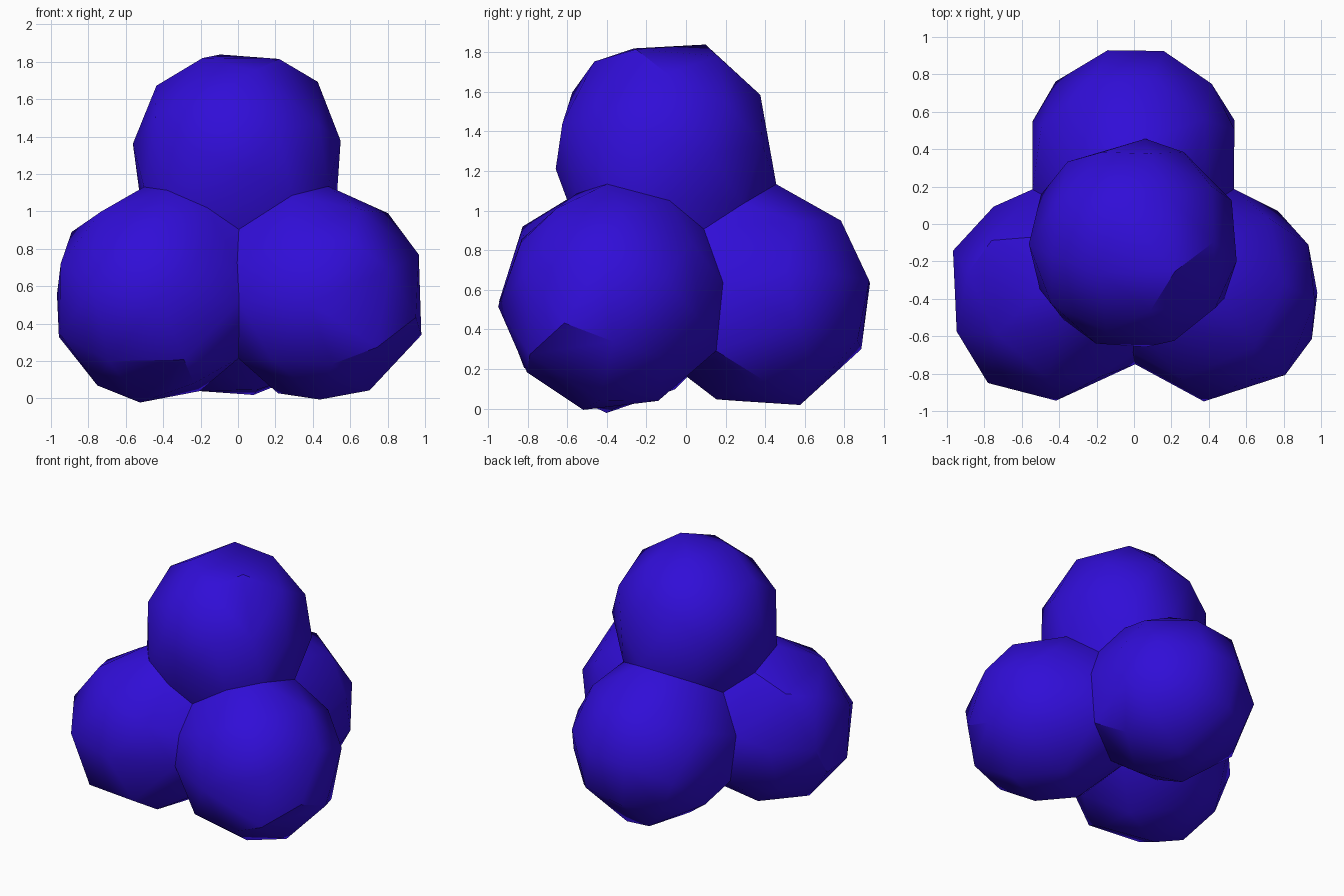
import bpy
import bmesh
import math
from mathutils import Matrix

cube = bpy.data.objects.get("Cube")
if cube:
    bpy.data.objects.remove(cube, do_unlink=True)

# Single deep blue material
BLUE = (0.03, 0.004, 0.68, 1)
blue = bpy.data.materials.new("deep blue")
blue.use_nodes = True
blue.diffuse_color = BLUE
blue.node_tree.nodes["Principled BSDF"].inputs["Base Color"].default_value = BLUE

# Four lobes in a tetrahedral stack, plus a hidden core that keeps it solid
RADIUS = 0.557
lobes = {
    "right": (-0.445, -0.38, 0.55),
    "left": (0.445, -0.38, 0.55),
    "back": (0, 0.385, 0.555),
    "top": (0, -0.11, 1.31),
}
bm = bmesh.new()
for centre in lobes.values():
    bmesh.ops.create_icosphere(bm, subdivisions=4, radius=RADIUS,
                               matrix=Matrix.Translation(centre))
bmesh.ops.create_icosphere(bm, subdivisions=3, radius=0.4,
                           matrix=Matrix.Translation((0, -0.12, 0.75)))
mesh = bpy.data.meshes.new("lobed_cluster")
bm.to_mesh(mesh)
bm.free()
mesh.materials.append(blue)
cluster = bpy.data.objects.new("lobed_cluster", mesh)
bpy.context.collection.objects.link(cluster)

for other in bpy.context.selected_objects:
    other.select_set(False)
cluster.select_set(True)
bpy.context.view_layer.objects.active = cluster


def apply_modifier(kind, **settings):
    mod = cluster.modifiers.new(kind.lower(), kind)
    for key, value in settings.items():
        setattr(mod, key, value)
    bpy.ops.object.modifier_apply(modifier=mod.name)


# Fuse the lobes, fill the clefts, then reduce to broad irregular facets
apply_modifier("REMESH", mode="VOXEL", voxel_size=0.04)
apply_modifier("SMOOTH", factor=0.5, iterations=15)
triangles = sum(len(p.vertices) - 2 for p in cluster.data.polygons)
apply_modifier("DECIMATE", ratio=210 / triangles)

# Soft lobes with crisp clefts
bpy.ops.object.shade_smooth_by_angle(angle=math.radians(35))
